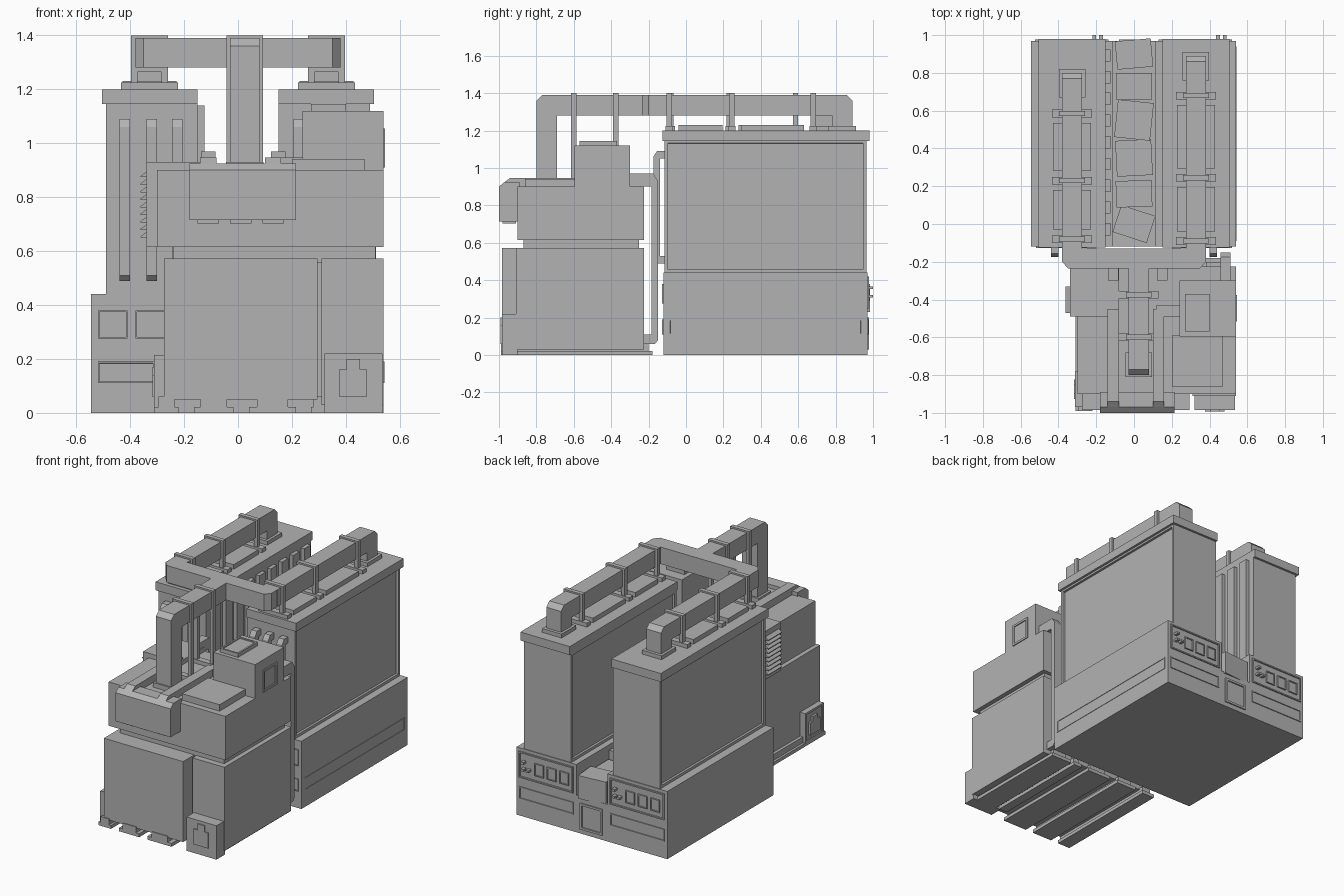
import bpy, bmesh, math
from mathutils import Vector, Matrix

if "Cube" in bpy.data.objects:
    bpy.data.objects.remove(bpy.data.objects["Cube"])

grey = bpy.data.materials.new("plain_grey")
grey.diffuse_color = (0.45, 0.45, 0.45, 1)
grey.use_nodes = True
grey.node_tree.nodes["Principled BSDF"].inputs["Base Color"].default_value = grey.diffuse_color


def finish(name, bm):
    bmesh.ops.recalc_face_normals(bm, faces=bm.faces)
    me = bpy.data.meshes.new(name)
    bm.to_mesh(me)
    bm.free()
    me.materials.append(grey)
    ob = bpy.data.objects.new(name, me)
    bpy.context.collection.objects.link(ob)
    return ob


def box(name, x, y, z, recess=(), rim=0.02, depth=0.01, spin=0):
    """Box from three (min, max) ranges; faces named in recess get a sunk panel."""
    bm = bmesh.new()
    bmesh.ops.create_cube(bm, size=1)
    size = Vector((x[1] - x[0], y[1] - y[0], z[1] - z[0]))
    mid = Vector((sum(x) / 2, sum(y) / 2, sum(z) / 2))
    bm.transform(Matrix.Translation(mid) @ Matrix.Rotation(math.radians(spin), 4, 'Z')
                 @ Matrix.Diagonal((*size, 1)))
    bm.normal_update()
    dirs = {'+x': (1, 0, 0), '-x': (-1, 0, 0), '+y': (0, 1, 0), '-y': (0, -1, 0), '+z': (0, 0, 1)}
    for r in recess:
        face = max(bm.faces, key=lambda f: f.normal.dot(Vector(dirs[r])))
        bmesh.ops.inset_region(bm, faces=[face], thickness=rim)
        n = face.normal.copy()
        ring = bmesh.ops.inset_region(bm, faces=[face], thickness=0.0005)
        bmesh.ops.translate(bm, verts=face.verts[:], vec=-n * depth)
    return finish(name, bm)


def prism(name, pts, axis, a, b):
    """Extrude a 2D profile along an axis: x takes (y,z), y takes (x,z), z takes (x,y)."""
    place = {'x': lambda p, t: (t, *p), 'y': lambda p, t: (p[0], t, p[1]), 'z': lambda p, t: (*p, t)}[axis]
    bm = bmesh.new()
    f = bm.faces.new([bm.verts.new(place(p, a)) for p in pts])
    ext = bmesh.ops.extrude_face_region(bm, geom=[f])
    move = Vector(place((0, 0), b - a))
    bmesh.ops.translate(bm, verts=[v for v in ext['geom'] if isinstance(v, bmesh.types.BMVert)], vec=move)
    return finish(name, bm)


# ---------- rear unit: base with a central channel ----------
box("base_floor", (-.545, .54), (-.12, .97), (0, .24))
for side, x0, x1, t0, t1 in (("left", -.545, -.115, -.49, -.15), ("right", .11, .54, .15, .49)):
    box(f"{side}_base_block", (x0, x1), (-.12, .97), (.24, .44))
    # tower with recessed long side and overhanging cap
    box(f"{side}_tower", (t0, t1), (-.115, .965), (.44, 1.15),
        ('-x',) if side == "left" else ('+x', '-x'), .025, .015)
    box(f"{side}_tower_cap", (t0 - .015 * (side == "left"), t1 + .015 * (side == "right")),
        (-.125, .98), (1.145, 1.2))
    # rear control panel with squares and knobs
    box(f"{side}_rear_panel", (x0 + .02, x1 - .02), (.965, .978), (.25, .42), ('+y',), .012, .008)
    for i in range(3):
        cx = x0 + .085 + i * .09
        box(f"{side}_rear_square", (cx - .033, cx + .033), (.968, .98), (.29, .37), ('+y',), .01, .005)
    for kx, kz in ((.06, .36), (.095, .315), (.06, .315)):
        box(f"{side}_rear_knob", (x1 - kx - .01, x1 - kx + .01), (.965, 1.0), (kz - .007, kz + .007))
    # low plates front and back
    box(f"{side}_rear_low_plate", (x0 + .02, x1 - .02), (.965, .976), (.11, .19), ('+y',), .01, .006)
    s = -1 if side == "left" else 1
    a, b = sorted((s * .52, s * .31))
    box(f"{side}_front_low_plate", (a, b), (-.127, -.115), (.11, .19), ('-y',), .008, .006)
    for u, v in ((.52, .41), (.38, .25)):
        a, b = sorted((s * u, s * v))
        box(f"{side}_front_square_plate", (a, b), (-.127, -.115), (.275, .38), ('-y',), .008, .006)
    # long plate on the outer side of the base
    a, b = sorted((s * .53, s * .543))
    box(f"{side}_side_plate", (a, b), (-.09, .94), (.11, .19), ('-x',) if s < 0 else ('+x',), .008, .005)
    # three bent pipes on the front of each tower
    for px in (.42, .32, .225):
        prism(f"{side}_tower_pipe", [(-.11, 1.09), (-.155, 1.09), (-.175, 1.06), (-.175, .51), (-.155, .49),
              (-.11, .49), (-.11, .53), (-.14, .53), (-.14, 1.05), (-.11, 1.05)],
              'x', s * px - .02, s * px + .02)
box("rear_centre_plate", (-.08, .08), (.965, .978), (.03, .2), ('+y',), .02, .008)

# ribs on the channel side of the left tower
for i in range(9):
    y = -.06 + i * .115
    box("tower_rib", (-.155, -.125), (y, y + .065), (.44, 1.14))

# crates lying in the channel
for y, w, d, h, r in ((.9, .19, .15, .38, 5), (.73, .19, .14, .36, 0), (.55, .19, .2, .41, -6),
                      (.35, .19, .19, .37, 3), (.16, .19, .14, .4, 2), (0, .19, .15, .38, -18)):
    box("crate", (-w / 2, w / 2), (y - d / 2, y + d / 2), (.23, h), spin=r)

# ---------- square ducts ----------
Z0, Z1 = 1.28, 1.39


def bracket(cx, y, foot):
    """Foot plate and a frame gripping the duct."""
    box("duct_bracket_foot", (cx - .105, cx + .105), (y - .02, y + .02), (foot, foot + .025))
    for x0, x1 in ((-.068, -.045), (.045, .068)):
        box("duct_bracket_post", (cx + x0, cx + x1), (y - .014, y + .014), (foot + .02, 1.4))
    for z0, z1 in ((1.383, 1.4), (1.265, 1.285)):
        box("duct_bracket_bar", (cx - .068, cx + .068), (y - .014, y + .014), (z0, z1))


for cx, end, stops in ((-.328, .80, (-.08, .23, .585)), (.328, .89, (-.09, .245, .68))):
    prism("tower_duct", [(-.14, Z0), (end - .11, Z0), (end - .11, 1.2), (end, 1.2), (end, 1.36), (end - .03, Z1),
          (-.14, Z1)], 'x', cx - .053, cx + .053)
    box("duct_flange", (cx - .07, cx + .07), (end - .13, end + .02), (1.2, 1.225))
    for y in stops:
        bracket(cx, y, 1.2)
    for gap in range(2):
        box("tower_top_plate", (cx - .1, cx + .1), (stops[gap] + .05, stops[gap + 1] - .05), (1.195, 1.23))
prism("cross_duct", [(-.38, -.13), (-.38, -.2), (-.35, -.235), (.35, -.235), (.38, -.2), (.38, -.13)], 'z', Z0, Z1)
prism("centre_duct", [(-.2, Z0), (-.69, Z0), (-.69, .9), (-.8, .9), (-.8, 1.36), (-.77, Z1), (-.2, Z1)],
      'x', -.03, .08)
box("centre_duct_flange", (-.045, .095), (-.81, -.68), (.89, .93))
for y in (-.6, -.375):
    bracket(.025, y, .9)

# ---------- front unit ----------
box("lower_body", (-.275, .295), (-.985, -.225), (.05, .573))
box("lower_cabinet", (.31, .54), (-.91, -.225), (.03, .573))
box("cabinet_joint", (.28, .32), (-.88, -.25), (.05, .56))
box("body_neck", (-.24, .51), (-.87, -.25), (.56, .63))
box("upper_body", (-.30, .54), (-.9, -.225), (.615, .9))
box("left_housing", (-.34, -.08), (-.49, -.23), (.615, .93))
box("cabinet_foot_block", (.32, .535), (-.985, -.9), (0, .22))
box("side_foot_block", (-.312, -.27), (-.97, -.78), (.02, .215), ('-x',), .02, .008)

# stepped plates on the foot blocks
plate = [(-.052, -.07), (.052, -.07), (.052, .03), (.025, .03), (.025, .07), (-.025, .07), (-.025, .03), (-.052, .03)]
prism("foot_block_plate", [(.427 + a, .13 + b) for a, b in plate], 'y', -.992, -.98)
prism("side_block_plate", [(-.875 + a, .115 + b * .8) for a, b in plate], 'x', -.318, -.3)

# louvre slats on the left housing
for i in range(9):
    z = .65 + i * .028
    prism("louvre_slat", [(-.335, z + .024), (-.362, z + .004), (-.362, z), (-.335, z)], 'y', -.47, -.33)

# front console and top rails
prism("console", [(-.89, .715), (-1, .715), (-1, .9), (-.97, .925), (-.89, .925)], 'x', -.18, .215)
for x in (-.11, .01, .13):
    box("console_tab", (x - .04, x + .04), (-.98, -.91), (.703, .72))
for x in (-.14, .1):
    prism("top_rail", [(-.45, .89), (-.97, .89), (-.97, .925), (-.94, .947), (-.45, .947)], 'x', x, x + .06)
box("top_rail_branch", (.12, .27), (-.49, -.43), (.89, .947))
box("top_lid", (.2, .47), (-.86, -.59), (.89, .942))

# raised box with side window
box("raised_box", (.24, .54), (-.595, -.3), (.88, 1.12))
box("raised_box_window", (.53, .546), (-.515, -.375), (.91, 1.055), ('+x',), .02, .01)
box("raised_box_lid", (.27, .4), (-.57, -.37), (1.11, 1.145), ('+z',), .015, .006)

# hoses down the back of the front unit
for x in (-.11, .15, .485):
    prism("rear_hose", [(-.3, .9), (-.3, .97), (-.175, .97), (-.15, .93), (-.15, .08), (-.165, .06), (-.23, .06),
          (-.23, .11), (-.185, .11), (-.185, .9)], 'x', x - .027, x + .027)

# skid rails under the front unit
for cx, w in ((-.265, .09), (-.09, .145), (.128, .175), (.3, .06), (.43, .15)):
    y0 = -.99 if cx < .3 else -.9
    box("skid_rail", (cx - w / 2, cx + w / 2), (y0, -.18), (0, .022))
    box("skid_web", (cx - w / 3, cx + w / 3), (y0, -.2), (.02, .06))
